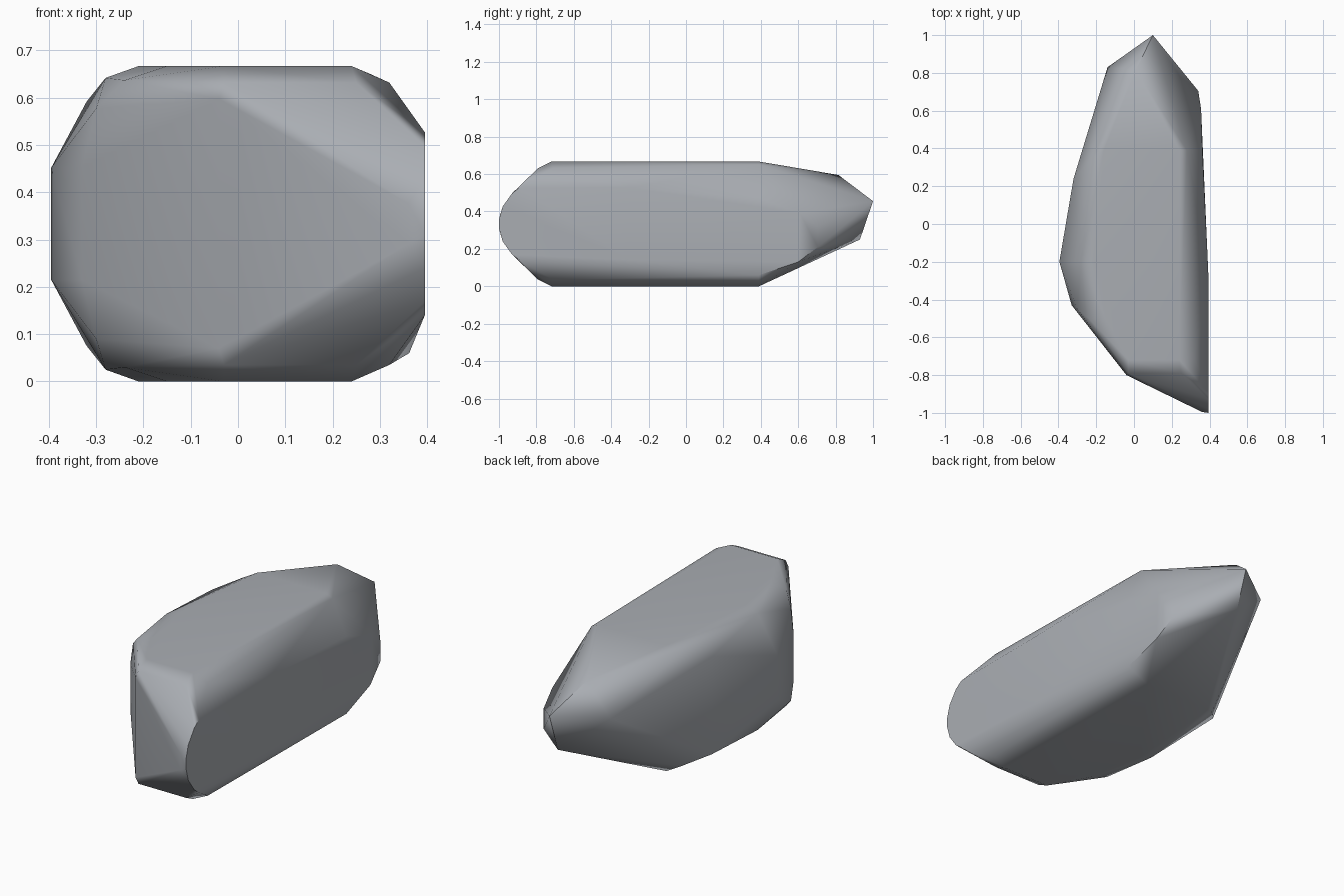
import bpy, bmesh, math

cube = bpy.data.objects.get("Cube")
if cube:
    bpy.data.objects.remove(cube, do_unlink=True)

stone = bpy.data.materials.new("stone_grey")
stone.use_nodes = True
GREY = (0.40, 0.42, 0.45, 1)
stone.diffuse_color = GREY
stone.node_tree.nodes["Principled BSDF"].inputs["Base Color"].default_value = GREY

H = 0.667  # full height

# Corners that repeat on the upper and lower half: x, y, height of the lower one
mirrored = [
    (-0.03, -0.72, 0), (0.24, -0.72, 0), (-0.15, -0.50, 0), (-0.21, -0.20, 0),   # flat top and base
    (-0.16, 0.39, 0), (0.24, 0.39, 0),
    (-0.03, -0.79, 0.035), (0.25, -0.79, 0.035), (0.32, -0.71, 0.035),          # rounded rim
    (-0.28, -0.20, 0.025), (-0.24, -0.50, 0.03), (-0.30, -0.45, 0.09),
    (-0.04, -0.80, 0.07),                                                        # front ridge
    (-0.32, 0.24, 0.075), (-0.22, 0.35, 0.028),                                  # left shoulder
    (-0.395, -0.20, 0.215), (-0.33, -0.43, 0.215),                               # left bulge
    (0.395, -0.89, 0.14), (0.395, -0.30, 0.14), (0.395, -0.93, 0.17),            # flat right side
    (0.395, -0.98, 0.24), (0.36, -0.995, 0.29), (0.395, -1.0, 0.31),
]
# Corners of the pointed back end
back = [
    (0.10, 1.0, 0.455), (0.10, 0.93, 0.25), (-0.14, 0.83, 0.44), (0.01, 0.815, 0.595),
    (0.34, 0.705, 0.32), (0.34, 0.705, 0.21), (0.355, 0.61, 0.39), (0.355, 0.60, 0.13),
    (0.362, 0.39, 0.47), (0.362, 0.39, 0.06), (0.28, 0.39, 0.65),
]

bm = bmesh.new()
for x, y, z in mirrored:
    bm.verts.new((x, y, z))
    bm.verts.new((x, y, H - z))
for p in back:
    bm.verts.new(p)

# Wrap the corners in a convex skin and merge nearly flat facets
result = bmesh.ops.convex_hull(bm, input=bm.verts[:])
loose = [v for v in bm.verts if not v.link_faces]
bmesh.ops.delete(bm, geom=loose, context='VERTS')
bmesh.ops.dissolve_limit(bm, angle_limit=math.radians(2), verts=bm.verts[:], edges=bm.edges[:])
bmesh.ops.recalc_face_normals(bm, faces=bm.faces[:])

mesh = bpy.data.meshes.new("boulder")
bm.to_mesh(mesh)
bm.free()
mesh.materials.append(stone)
boulder = bpy.data.objects.new("boulder", mesh)
bpy.context.collection.objects.link(boulder)

# Soft edges, with only the steep ones kept sharp
bpy.ops.object.select_all(action='DESELECT')
boulder.select_set(True)
bpy.context.view_layer.objects.active = boulder
bpy.ops.object.shade_smooth_by_angle(angle=math.radians(50))
weighted = boulder.modifiers.new("even_shading", 'WEIGHTED_NORMAL')
weighted.keep_sharp = True
